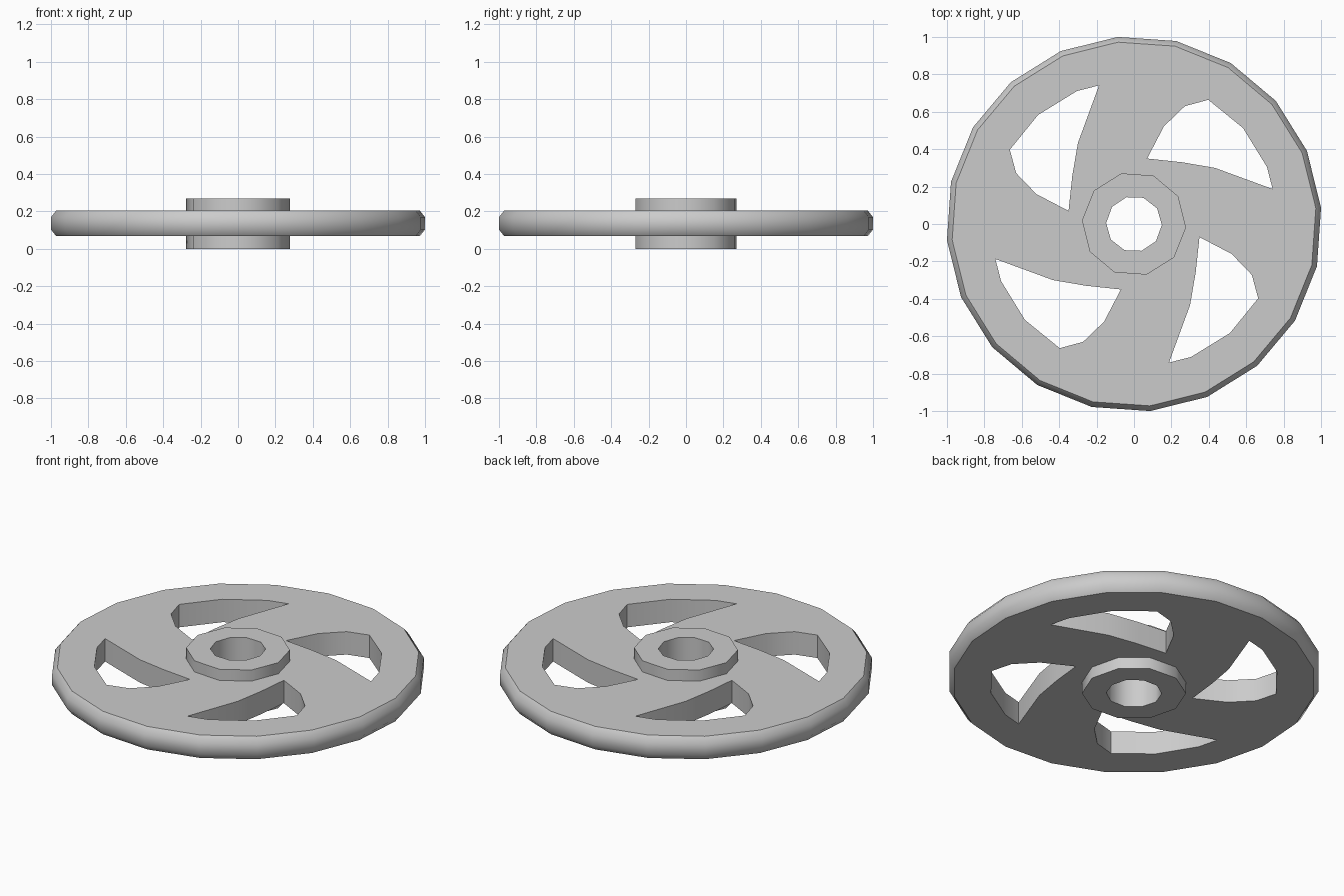
import bpy, bmesh
from math import cos, sin, radians, tau

cube = bpy.data.objects.get("Cube")
if cube:
    bpy.data.objects.remove(cube, do_unlink=True)

grey = bpy.data.materials.new("light_grey")
grey.use_nodes = True
COLOUR = (0.6, 0.6, 0.6, 1)
grey.diffuse_color = COLOUR
grey.node_tree.nodes["Principled BSDF"].inputs["Base Color"].default_value = COLOUR


def ring(sides, radius, start):
    """Regular polygon outline."""
    return [(radius * cos(radians(start) + tau * i / sides),
             radius * sin(radians(start) + tau * i / sides)) for i in range(sides)]


def add_wall(bm, outline, levels):
    """Closed wall through (z, scale) levels; returns the loops of edges at its two ends."""
    rows = [[bm.verts.new((x * s, y * s, z)) for x, y in outline] for z, s in levels]
    n = len(outline)
    for low, high in zip(rows, rows[1:]):
        for i in range(n):
            j = (i + 1) % n
            bm.faces.new((low[i], low[j], high[j], high[i]))
    return [[bm.edges.get((r[i], r[(i + 1) % n])) for i in range(n)]
            for r in (rows[0], rows[-1])]


def pierced_plate(name, walls):
    """Flat plate whose first wall is the outside and the others are openings."""
    bm = bmesh.new()
    ends = [add_wall(bm, outline, levels) for outline, levels in walls]
    for side in range(2):
        edges = [e for pair in ends for e in pair[side]]
        bmesh.ops.triangle_fill(bm, edges=edges, use_beauty=True, normal=(0, 0, 1))
    bmesh.ops.recalc_face_normals(bm, faces=bm.faces)
    mesh = bpy.data.meshes.new(name)
    bm.to_mesh(mesh)
    bm.free()
    mesh.materials.append(grey)
    obj = bpy.data.objects.new(name, mesh)
    bpy.context.collection.objects.link(obj)
    bpy.ops.object.select_all(action='DESELECT')
    obj.select_set(True)
    bpy.context.view_layer.objects.active = obj
    bpy.ops.object.shade_smooth_by_angle(angle=radians(45))
    return obj


BOTTOM, TOP, HUB_TOP = 0.068, 0.204, 0.27
straight = [(BOTTOM, 1), (TOP, 1)]
hub_outline = ring(10, 0.279, -4)

# Curved window between two spokes, repeated by quarter turns
window = [(0.07, 0.35), (0.16, 0.522), (0.272, 0.63), (0.397, 0.664), (0.583, 0.513),
          (0.711, 0.305), (0.741, 0.187), (0.433, 0.3), (0.257, 0.33)]
windows = []
for _ in range(4):
    windows.append((window, straight))
    window = [(-y, x) for x, y in window]

# Wheel disc with chamfered rim
rim = [(BOTTOM, 0.972), (0.103, 1), (0.169, 1), (TOP, 0.972)]
pierced_plate("wheel_disc", [(ring(20, 1.004, 5), rim), (hub_outline, straight)] + windows)

# Hub with bore
through = [(0, 1), (HUB_TOP, 1)]
pierced_plate("hub", [(hub_outline, through), (ring(10, 0.149, -2), through)])
